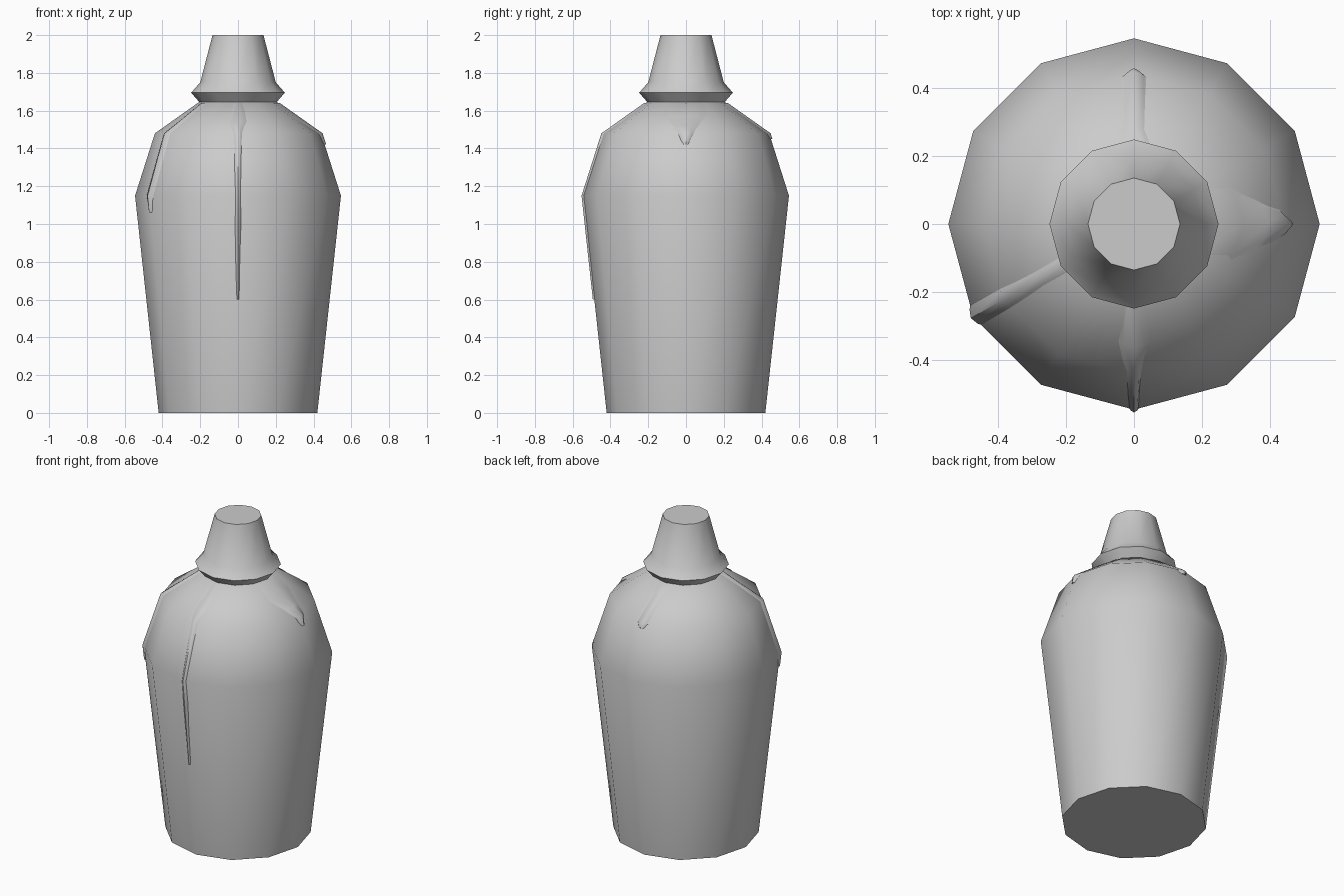
import bpy, bmesh, math
from math import radians, cos, sin

if "Cube" in bpy.data.objects:
    bpy.data.objects.remove(bpy.data.objects["Cube"])

SIDES = 12
BODY = [(0.42, 0), (0.545, 1.15), (0.44, 1.48), (0.2, 1.65)]
CAP = [(0.2, 1.64), (0.248, 1.695), (0.2, 1.75), (0.135, 2.0)]


def finish(name, bm, angle=40):
    bmesh.ops.recalc_face_normals(bm, faces=bm.faces)
    me = bpy.data.meshes.new(name)
    bm.to_mesh(me)
    bm.free()
    ob = bpy.data.objects.new(name, me)
    bpy.context.collection.objects.link(ob)
    bpy.ops.object.select_all(action='DESELECT')
    ob.select_set(True)
    bpy.context.view_layer.objects.active = ob
    bpy.ops.object.shade_smooth_by_angle(angle=radians(angle))
    return ob


def bridge(bm, rings):
    for a, b in zip(rings, rings[1:]):
        for i in range(len(a)):
            j = (i + 1) % len(a)
            bm.faces.new((a[i], a[j], b[j], b[i]))
    bm.faces.new(rings[0][::-1])
    bm.faces.new(rings[-1])


def lathe(name, profile):
    bm = bmesh.new()
    rings = [[bm.verts.new((r * cos(math.tau * i / SIDES), r * sin(math.tau * i / SIDES), z))
              for i in range(SIDES)] for r, z in profile]
    bridge(bm, rings)
    return finish(name, bm)


def body_radius(z, deg):
    # radius of the faceted body surface at a height and direction
    for (r0, z0), (r1, z1) in zip(BODY, BODY[1:]):
        if z <= z1:
            r = r0 + (r1 - r0) * (z - z0) / (z1 - z0)
            break
    return r * cos(radians(15)) / cos(radians(deg % 30 - 15))


def drip(name, deg, rows):
    # thin raised run; each row is a height and a half width in degrees
    bm = bmesh.new()
    rings = []
    for z, w in rows:
        ring = []
        for t, lift in ((-1, -0.008), (-0.5, 0.005), (0, 0.008), (0.5, 0.005),
                        (1, -0.008), (0, -0.025)):
            a = deg + t * w
            r = body_radius(z, a) + lift
            ring.append(bm.verts.new((r * cos(radians(a)), r * sin(radians(a)), z)))
        rings.append(ring)
    bridge(bm, rings)
    return finish(name, bm)


# Bottle and stopper
lathe("bottle_body", BODY)
lathe("bottle_cap", CAP)

# Irregular thin runs over the shoulder
drip("drip_front", 270, [(1.64, 9), (1.54, 11), (1.48, 4), (1.15, 2), (1.0, 2.5), (0.6, 1)])
drip("drip_left", 210, [(1.64, 10), (1.56, 6), (1.48, 6), (1.15, 5), (1.06, 2)])
drip("drip_back", 90, [(1.64, 22), (1.59, 9), (1.48, 7), (1.45, 3)])
drip("drip_right", 0, [(1.64, 45), (1.57, 32), (1.52, 15), (1.48, 8), (1.42, 2)])
